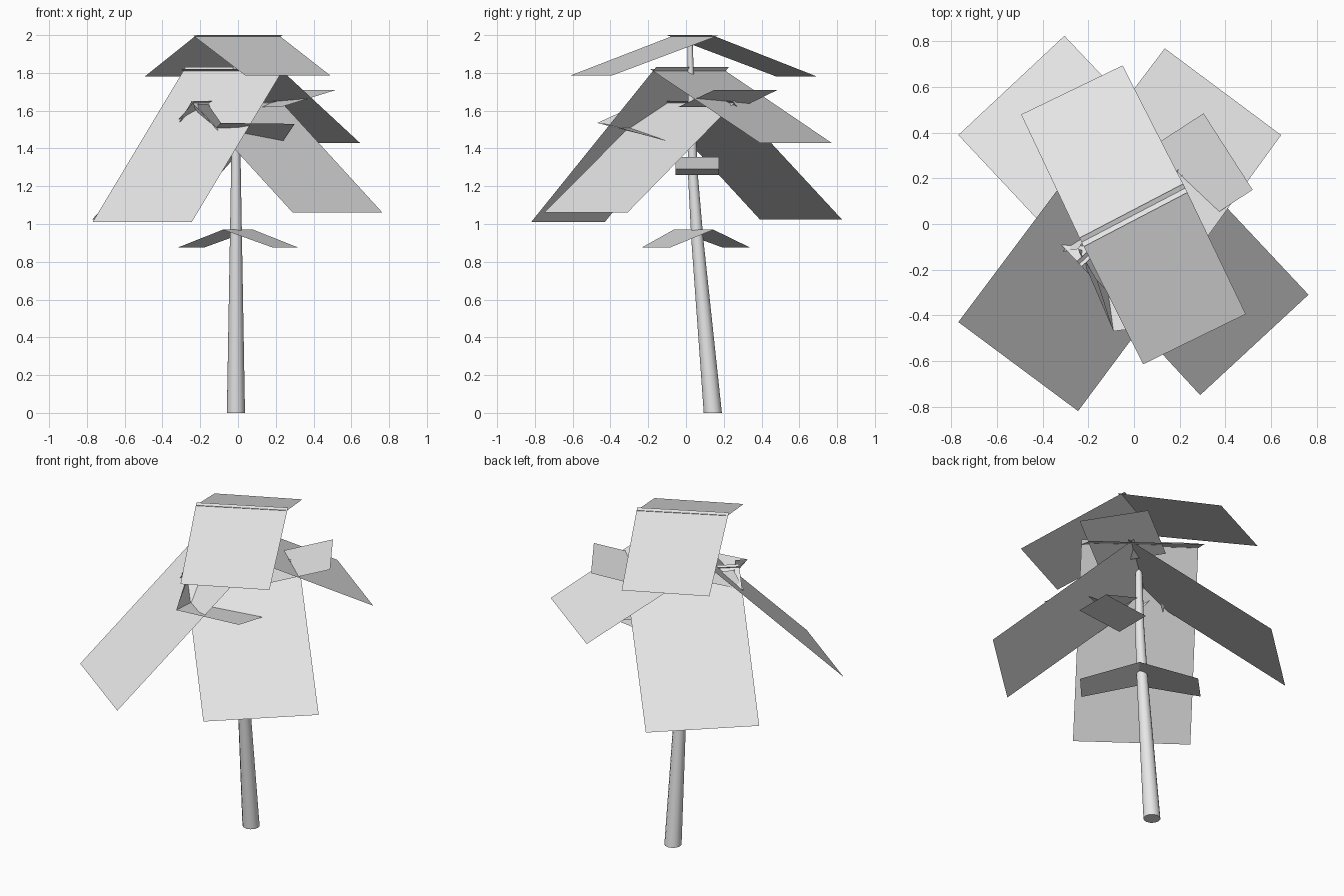
import bpy, bmesh, math
from mathutils import Vector

cube = bpy.data.objects.get("Cube")
if cube:
    bpy.data.objects.remove(cube, do_unlink=True)

grey = bpy.data.materials.new("pale_grey")
grey.use_nodes = True
colour = (0.8, 0.8, 0.8, 1)
grey.diffuse_color = colour
grey.node_tree.nodes["Principled BSDF"].inputs["Base Color"].default_value = colour


def make_object(name, bm):
    mesh = bpy.data.meshes.new(name)
    bm.to_mesh(mesh)
    bm.free()
    mesh.materials.append(grey)
    obj = bpy.data.objects.new(name, mesh)
    bpy.context.collection.objects.link(obj)
    return obj


def card(bm, corners):
    """Add one flat four-sided leaf card."""
    bm.faces.new([bm.verts.new(c) for c in corners])


def tent(name, ridge, ridge_z, sides, overlap):
    """Two sloping cards that cross slightly at a shared ridge."""
    bm = bmesh.new()
    a, b = [Vector((x, y, ridge_z)) for x, y in ridge]
    for low_a, low_b, low_z in sides:
        la, lb = Vector((*low_a, low_z)), Vector((*low_b, low_z))
        top_a = a + (a - la) * overlap
        top_b = b + (b - lb) * overlap
        card(bm, [la, lb, top_b, top_a])
    for f in bm.faces:
        f.normal_update()
        if f.normal.z < 0:
            f.normal_flip()
    return make_object(name, bm)


# Leaning tapered trunk: (x, y, z, radius) rings
rings = [(-0.011, 0.142, 0, 0.048), (-0.011, 0.06, 0.92, 0.032),
         (-0.011, 0.036, 1.27, 0.026), (-0.011, 0.022, 1.97, 0.013)]
SIDES = 12
bm = bmesh.new()
loops = []
for x, y, z, r in rings:
    loops.append([bm.verts.new((x + r * math.cos(math.tau * i / SIDES),
                                y + r * math.sin(math.tau * i / SIDES), z))
                  for i in range(SIDES)])
for lower, upper in zip(loops, loops[1:]):
    for i in range(SIDES):
        j = (i + 1) % SIDES
        f = bm.faces.new([lower[i], lower[j], upper[j], upper[i]])
        f.smooth = True
bm.faces.new(loops[0][::-1])
bm.faces.new(loops[-1])
make_object("trunk", bm)

# Large crossing leaf tents, top to bottom
tent("crown_leaves", [(-0.23, -0.08), (0.225, 0.157)], 1.992,
     [((0.04, -0.615), (0.49, -0.395), 1.785),
      ((-0.495, 0.48), (-0.05, 0.695), 1.78)], 0.035)
tent("upper_leaves", [(-0.29, 0.21), (0.235, -0.175)], 1.81,
     [((-0.77, -0.43), (-0.245, -0.82), 1.01),
      ((0.135, 0.77), (0.645, 0.39), 1.43)], 0.025)
tent("middle_leaves", [(-0.24, -0.175), (0.235, 0.255)], 1.64,
     [((0.29, -0.75), (0.765, -0.31), 1.06),
      ((-0.77, 0.39), (-0.305, 0.825), 1.025)], 0.02)
tent("lower_leaves", [(-0.08, -0.065), (0.08, 0.145)], 0.97,
     [((0.185, -0.235), (0.32, -0.085), 0.875),
      ((-0.32, 0.195), (-0.18, 0.34), 0.875)], 0.02)

# Small bent leaf at the front
bm = bmesh.new()
fold = [(-0.09, -0.47, 1.535), (-0.135, -0.14, 1.485)]
card(bm, [fold[0], (0.30, -0.42, 1.53), (0.24, -0.10, 1.44), fold[1]])
card(bm, [fold[0], fold[1], (-0.245, -0.11, 1.635), (-0.16, -0.25, 1.635)])
make_object("front_small_leaf", bm)

# Small leaf at the model's right
bm = bmesh.new()
card(bm, [(-0.31, -0.12, 1.54), (-0.2, 0.05, 1.62),
          (-0.11, 0.1, 1.65), (-0.245, -0.11, 1.65)])
make_object("right_small_leaf", bm)

# Small leaf lifting outward at the back left
bm = bmesh.new()
card(bm, [(0.305, 0.485, 1.71), (0.02, 0.30, 1.62),
          (0.23, -0.04, 1.62), (0.52, 0.15, 1.71)])
make_object("left_small_leaf", bm)

# Small folded leaf beneath the canopy
bm = bmesh.new()
y0, y1 = -0.055, 0.175
for inner, inner_z in ((0.12, 1.355), (0.06, 1.26)):
    card(bm, [(inner, y0, inner_z), (0.35, y0, 1.29),
              (0.35, y1, 1.29), (inner, y1, inner_z)])
make_object("under_small_leaf", bm)
